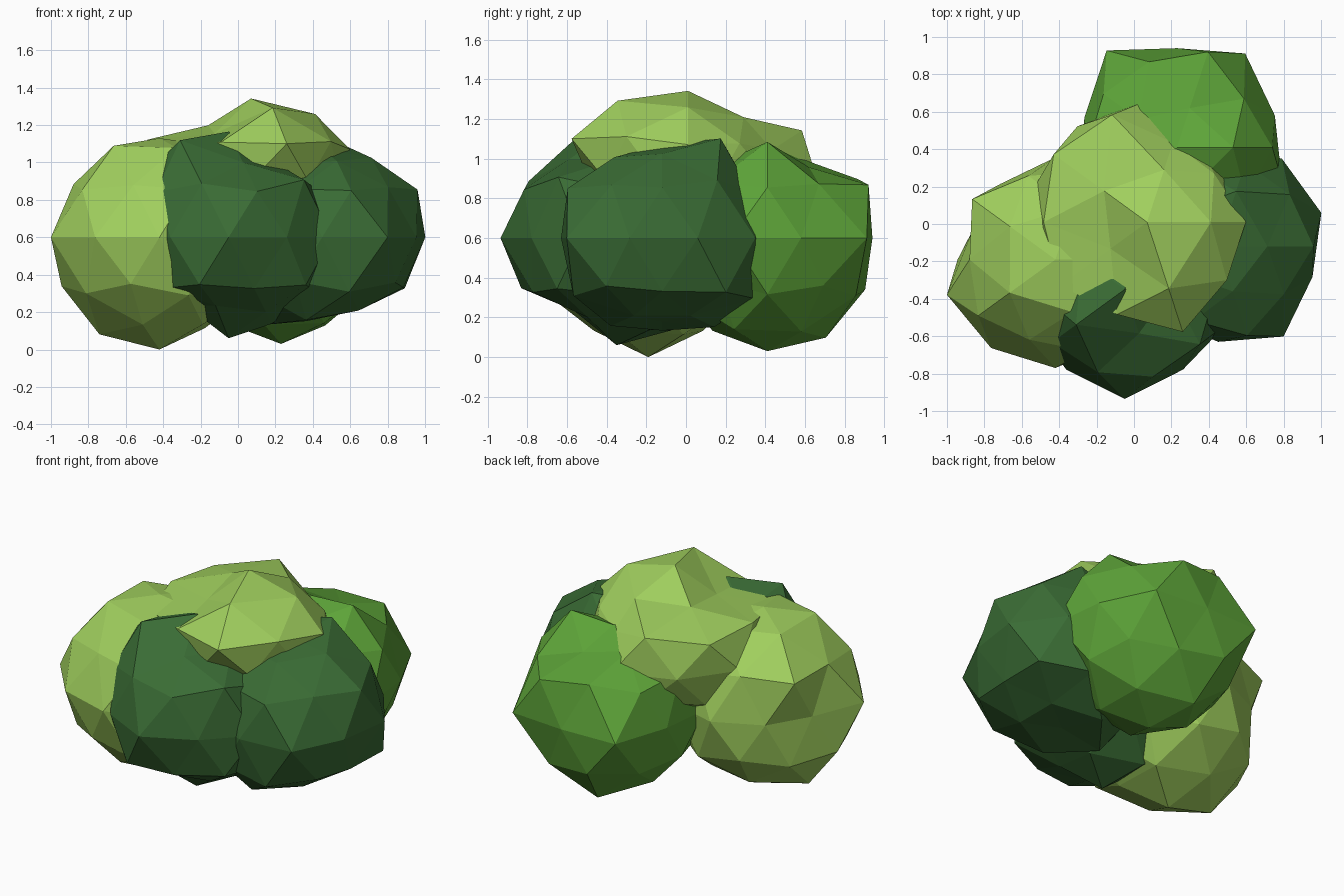
import bpy, bmesh, random
from math import radians, sin, cos
from mathutils import Vector

random.seed(4)


def material(name, rgb):
    m = bpy.data.materials.new(name)
    m.diffuse_color = (*rgb, 1)
    return m


LIGHT = material("light_leaf", (0.35, 0.62, 0.11))
MID = material("mid_leaf", (0.11, 0.37, 0.04))
DARK = material("dark_leaf", (0.042, 0.15, 0.035))


def leaf_clump(name, centre, radius, mat, bumps, squash=1.0):
    """Low-poly ball; bumps are (azimuth, elevation, radius) of chosen corners."""
    bm = bmesh.new()
    bmesh.ops.create_icosphere(bm, subdivisions=2, radius=1)
    dirs = {v: v.co.normalized() for v in bm.verts}
    for v, d in dirs.items():
        v.co = d * radius * random.uniform(0.97, 1.03)
    for az, el, r in bumps:
        a, e = radians(az), radians(el)
        want = Vector((cos(a) * cos(e), sin(a) * cos(e), sin(e)))
        v = max(dirs, key=lambda k: dirs[k].dot(want))
        v.co = dirs[v] * r
    for v in bm.verts:
        v.co.z *= squash
    me = bpy.data.meshes.new(name)
    bm.to_mesh(me)
    bm.free()
    me.materials.append(mat)
    ob = bpy.data.objects.new(name, me)
    ob.location = centre
    bpy.context.collection.objects.link(ob)


# Left clump
leaf_clump("left_clump", (-0.42, -0.19, 0.6), 0.56, LIGHT, [
    (0, 90, .53), (0, -90, .6), (198, 0, .61), (234, 0, .585), (270, 0, .58),
    (144, 27, .615), (180, 32, .54), (180, -27, .585), (180, -58, .61),
    (144, 58, .57), (216, 58, .575), (252, 32, .53), (162, 0, .47),
    (126, 0, .5), (288, -27, .59)])

# Back clump
leaf_clump("back_clump", (0.23, 0.41, 0.6), 0.55, MID, [
    (0, 90, .47), (0, -90, .57), (126, 0, .64), (90, 0, .53), (54, 0, .62),
    (18, 0, .55), (342, 0, .59), (162, 0, .52), (72, 27, .6), (0, 27, .57),
    (36, 32, .52), (108, -58, .59), (108, -27, .58), (252, -58, .55),
    (0, 58, .57), (72, 58, .42), (144, 58, .48), (288, 58, .45),
    (324, -27, .48)])

# Front clump
leaf_clump("front_clump", (-0.05, -0.35, 0.6), 0.55, DARK, [
    (0, 90, .565), (0, -90, .54), (270, 0, .585), (306, 0, .53), (234, 0, .53),
    (342, 0, .58), (216, 58, .61), (324, -27, .57), (252, -27, .565),
    (324, 32, .585), (288, 58, .47), (0, 58, .47), (216, -32, .52),
    (252, -58, .43), (324, -58, .47), (180, -58, .43), (288, -32, .52)])

# Right clump
leaf_clump("right_clump", (0.45, -0.12, 0.6), 0.54, DARK, [
    (0, 90, .47), (0, -90, .42), (18, 0, .58), (306, 0, .595), (54, 0, .58),
    (342, 0, .53), (0, 27, .57), (324, 32, .51), (288, 27, .56), (72, 58, .59),
    (324, -58, .46), (252, -58, .52), (0, -32, .51), (72, -32, .58),
    (36, -27, .61), (36, -58, .46), (0, 58, .5), (288, 58, .48),
    (216, 58, .46), (234, 0, .48), (252, 32, .49), (270, 0, .51),
    (216, 27, .5)])

# Flattened top clump, overhanging the front
leaf_clump("top_clump", (0.07, 0.01, 0.9), 0.63, LIGHT, [
    (0, 90, .68), (0, 27, .59), (0, 58, .65), (72, 58, .56), (288, 58, .71),
    (288, 27, .69), (144, 27, .69), (180, 32, .65), (144, 58, .54),
    (108, 32, .71), (72, 27, .5), (90, 0, .65), (252, 32, .61), (216, 58, .46),
    (324, 32, .62), (36, 32, .52), (54, 0, .5), (18, 0, .52), (342, 0, .5),
    (306, 0, .52), (270, 0, .5), (234, 0, .5)], squash=0.65)
